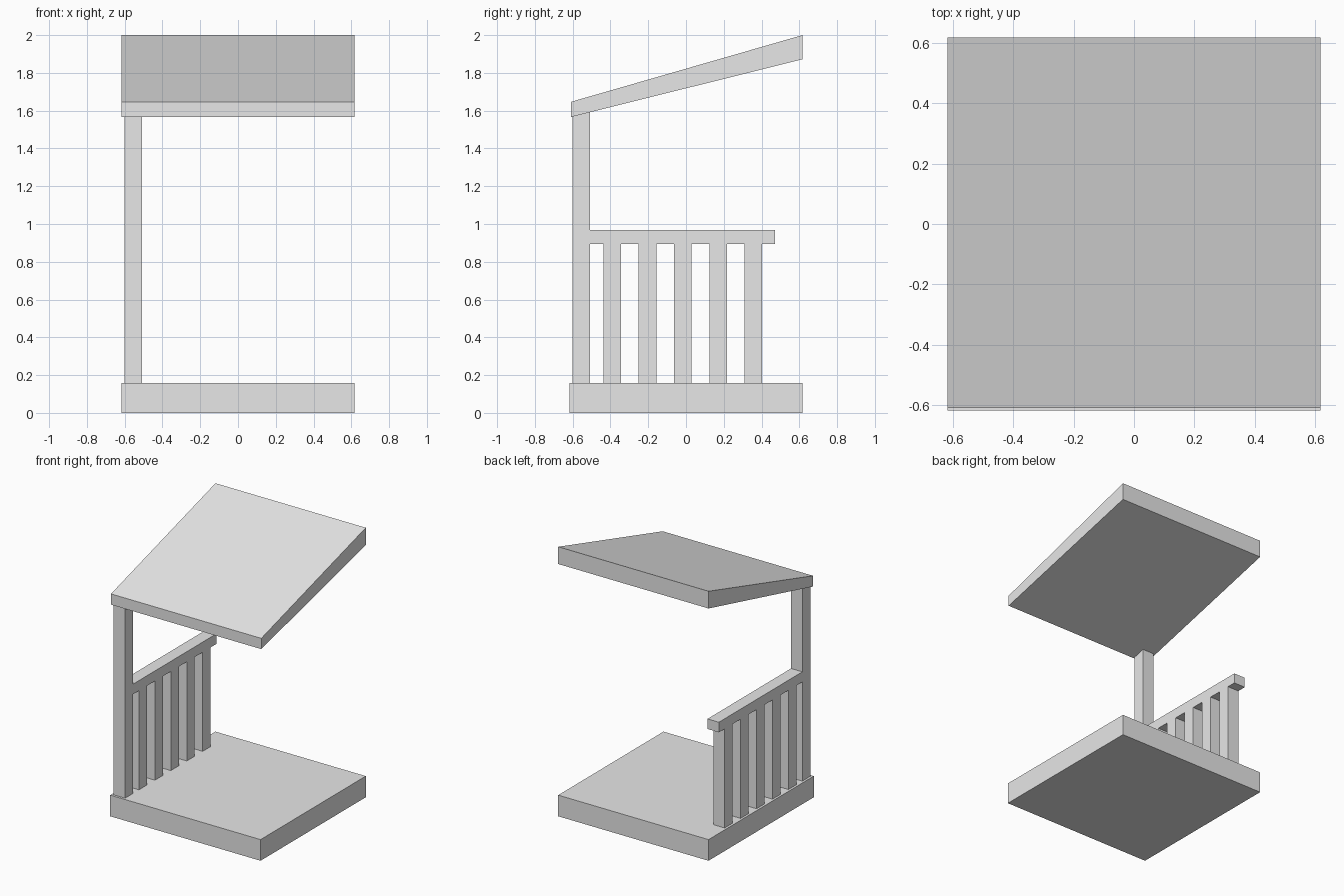
import bpy
import bmesh

cube = bpy.data.objects.get("Cube")
if cube:
    bpy.data.objects.remove(cube, do_unlink=True)

# Single plain material
grey = bpy.data.materials.new("light grey")
grey.use_nodes = True
grey.diffuse_color = (0.8, 0.8, 0.8, 1)
grey.node_tree.nodes["Principled BSDF"].inputs["Base Color"].default_value = grey.diffuse_color


def prism(name, x0, x1, profile):
    """Extrude a (y, z) side profile from x0 to x1."""
    bm = bmesh.new()
    face = bm.faces.new([bm.verts.new((x0, y, z)) for y, z in profile])
    side = bmesh.ops.extrude_face_region(bm, geom=[face])
    verts = [g for g in side["geom"] if isinstance(g, bmesh.types.BMVert)]
    bmesh.ops.translate(bm, verts=verts, vec=(x1 - x0, 0, 0))
    bmesh.ops.recalc_face_normals(bm, faces=bm.faces)
    mesh = bpy.data.meshes.new(name)
    bm.to_mesh(mesh)
    bm.free()
    mesh.materials.append(grey)
    obj = bpy.data.objects.new(name, mesh)
    bpy.context.collection.objects.link(obj)
    return obj


def box(name, x0, x1, y0, y1, z0, z1):
    return prism(name, x0, x1, [(y0, z0), (y1, z0), (y1, z1), (y0, z1)])


HALF = 0.617
FLOOR = 0.157
WIDTH = 0.093
X0, X1 = -0.6, -0.6 + WIDTH
RAIL_BOTTOM, RAIL_TOP = 0.893, 0.968

# Floor slab
box("floor_slab", -HALF, HALF, -HALF, HALF, 0, FLOOR)

# Sloping roof, thicker towards the back
prism("roof", -HALF, HALF, [(-0.608, 1.567), (HALF, 1.872), (HALF, 2), (-0.608, 1.647)])

# Corner post, its top cut to the roof slope
prism("corner_post", X0, X1, [(X0, FLOOR), (X1, FLOOR), (X1, 1.592), (X0, 1.569)])

# Handrail and evenly spaced balusters
box("handrail", X0, X1, X1, 0.472, RAIL_BOTTOM, RAIL_TOP)
for i in range(5):
    y = -0.437 + i * 0.1868
    box(f"baluster_{i + 1}", X0, X1, y, y + WIDTH, FLOOR, RAIL_BOTTOM)
